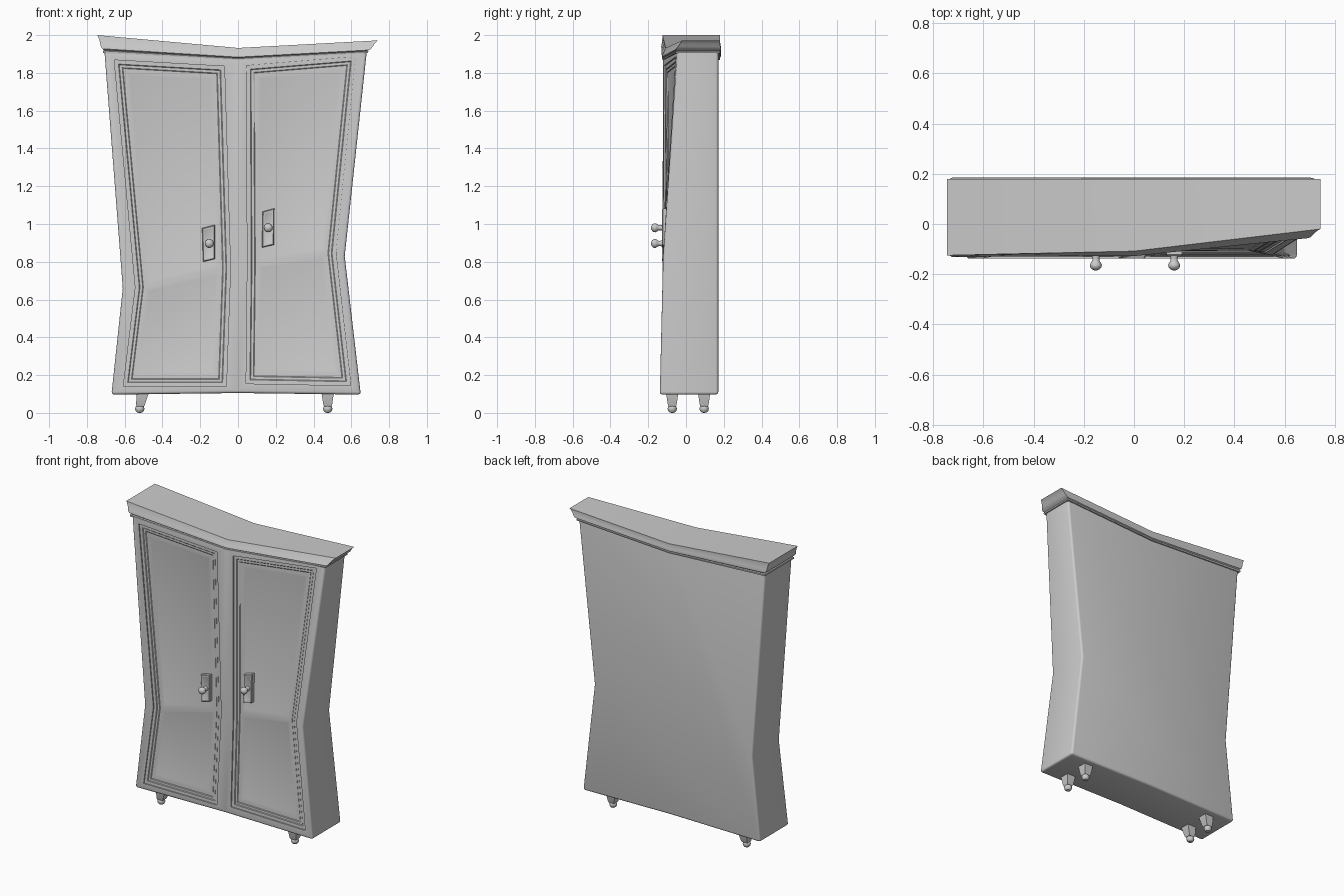
import bpy, bmesh, math
from mathutils import Vector

if "Cube" in bpy.data.objects:
    bpy.data.objects.remove(bpy.data.objects["Cube"])


def finish(name, bm):
    bmesh.ops.remove_doubles(bm, verts=bm.verts, dist=1e-5)
    bmesh.ops.recalc_face_normals(bm, faces=bm.faces)
    me = bpy.data.meshes.new(name)
    bm.to_mesh(me)
    bm.free()
    ob = bpy.data.objects.new(name, me)
    bpy.context.collection.objects.link(ob)
    bpy.ops.object.select_all(action='DESELECT')
    ob.select_set(True)
    bpy.context.view_layer.objects.active = ob
    bpy.ops.object.shade_smooth_by_angle(angle=math.radians(35))
    return ob


def loft(bm, rings, cap_start=False, cap_end=False):
    vs = [[bm.verts.new(p) for p in r] for r in rings]
    n = len(rings[0])
    for a, b in zip(vs, vs[1:]):
        for i in range(n):
            j = (i + 1) % n
            bm.faces.new((a[i], a[j], b[j], b[i]))
    if cap_start:
        bm.faces.new(vs[0])
    if cap_end:
        bm.faces.new(vs[-1])
    return vs


def front_y(x, z):
    """Front surface: leans back slightly, twisted back at the upper right."""
    zw = 0.77 + 0.1 * x
    t = max(0, (z - zw) / (1.925 - zw)) if x > 0 else 0
    return -0.141 + 0.02 * min(1, z / 0.85) + 0.075 * t * x / 0.68


def inset(pts, d):
    """Mitred inset of a clockwise (x, z) outline."""
    out = []
    for i, p in enumerate(pts):
        p = Vector(p)
        a = (p - Vector(pts[i - 1])).normalized()
        b = (Vector(pts[(i + 1) % len(pts)]) - p).normalized()
        n1, n2 = Vector((a.y, -a.x)), Vector((b.y, -b.x))
        out.append(p + (n1 + n2) * (d / (1 + n1.dot(n2))))
    return out


def on_front(pts, depth=0):
    return [(p[0], front_y(p[0], p[1]) + depth, p[1]) for p in pts]


# Outlines, clockwise from top left: TL, TR, right waist, BR, BL, left waist
MT, MW, MB = (0, 1.88), (0, 0.77), (0, 0.105)
halves = {
    "left": [(-0.708, 1.925), MT, MW, MB, (-0.67, 0.097), (-0.61, 0.66)],
    "right": [MT, (0.683, 1.925), (0.565, 0.83), (0.65, 0.097), MB, MW],
}
doors = {
    "left": [(-0.655, 1.868), (-0.072, 1.835), (-0.04, 0.765), (-0.062, 0.14), (-0.607, 0.14), (-0.543, 0.665)],
    "right": [(0.045, 1.838), (0.622, 1.885), (0.518, 0.845), (0.597, 0.145), (0.043, 0.155), (0.05, 0.79)],
}

# Carcass: front frame with two door openings, sides and back
bm = bmesh.new()
for k in halves:
    loft(bm, [on_front(halves[k]), on_front(doors[k]), on_front(doors[k], 0.008)])
L, R = halves["left"], halves["right"]
outline = [L[0], R[0], R[1], R[2], R[3], L[3], L[4], L[5]]
BACK = 0.171
loft(bm, [on_front(outline), [(x, BACK, z) for x, z in outline]])
bmesh.ops.remove_doubles(bm, verts=bm.verts, dist=1e-5)


def find(x, y, z):
    return min(bm.verts, key=lambda v: (v.co - Vector((x, y, z))).length)


rim = [find(*p) for p in on_front(outline)]
bk = [find(x, BACK, z) for x, z in outline]
bm.faces.new((bk[0], bk[1], bk[6], bk[7]))
bm.faces.new((bk[1], bk[2], bk[3], bk[4], bk[5], bk[6]))
bmesh.ops.recalc_face_normals(bm, faces=bm.faces)
edge_verts = set(rim + bk)
sharp = [e for e in bm.edges if all(v in edge_verts for v in e.verts)
         and len(e.link_faces) == 2 and e.calc_face_angle(0) > 0.7]
bmesh.ops.bevel(bm, geom=sharp, offset=0.014, offset_type='OFFSET', segments=3, profile=0.5, affect='EDGES')
finish("wardrobe_carcass", bm)

# Doors: shallow stepped mouldings, then an upper and a lower sunken panel
for k, o in doors.items():
    bm = bmesh.new()
    steps = [(0, 0.008), (0.02, 0.008), (0.024, 0.012), (0.038, 0.012), (0.042, 0.015), (0.05, 0.015)]
    loft(bm, [on_front(inset(o, i), d) for i, d in steps])
    c = inset(o, 0.05)
    for quad in ([c[0], c[1], c[2], c[5]], [c[5], c[2], c[3], c[4]]):
        loft(bm, [on_front(inset(quad, i), d) for i, d in
                  [(0, 0.015), (0.014, 0.015), (0.026, 0.018)]], cap_end=True)
    finish(k + "_door", bm)

# Cornice: profile blended from the carcass top to the overhanging crown
low = [(-0.705, -0.118, 1.905), (0, -0.116, 1.868), (0.68, -0.045, 1.905),
       (0.68, 0.171, 1.905), (0, 0.171, 1.868), (-0.705, 0.171, 1.905)]
top = [(-0.745, -0.125, 2.0), (0, -0.108, 1.932), (0.742, -0.02, 1.972),
       (0.742, 0.179, 1.972), (0, 0.179, 1.932), (-0.745, 0.179, 2.0)]
grow = [(-1, -1), (0, -1), (1, -1), (1, 1), (0, 1), (-1, 1)]
# (blend towards crown, height, extra outward bulge)
profile = [(0, 0, 0), (0, 0, 0.009), (0, 0.12, 0.01), (0.02, 0.16, 0.003), (0.03, 0.24, 0.012),
           (0.2, 0.34, 0.012), (0.4, 0.5, 0.008), (0.6, 0.7, 0.004), (0.85, 0.9, 0.001), (1, 1, 0)]
rings = []
for s, h, g in profile:
    rings.append([(a[0] + (b[0] - a[0]) * s + n[0] * g,
                   a[1] + (b[1] - a[1]) * s + n[1] * g,
                   a[2] + (b[2] - a[2]) * h) for a, b, n in zip(low, top, grow)])
bm = bmesh.new()
vs = loft(bm, rings)
for r in (vs[0], vs[-1]):
    bm.faces.new((r[0], r[1], r[4], r[5]))
    bm.faces.new((r[1], r[2], r[3], r[4]))
finish("cornice", bm)


def lathe(bm, prof, place, n=16):
    loft(bm, [[place(max(r, 1e-3) * math.cos(2 * math.pi * i / n),
                     max(r, 1e-3) * math.sin(2 * math.pi * i / n), h)
               for i in range(n)] for r, h in prof], True, True)


# Handle plates and knobs
plates = {
    "left": ([(-0.19, 0.978), (-0.122, 0.995), (-0.122, 0.815), (-0.185, 0.8)], (-0.152, 0.897)),
    "right": ([(0.13, 1.065), (0.192, 1.083), (0.19, 0.89), (0.127, 0.875)], (0.16, 0.98)),
}
knob = [(0.016, 0), (0.014, 0.012), (0.014, 0.02), (0.019, 0.028), (0.024, 0.037),
        (0.023, 0.046), (0.017, 0.054), (0.008, 0.059), (0, 0.06)]
for k, (o, (kx, kz)) in plates.items():
    bm = bmesh.new()
    loft(bm, [[(p[0], y, p[1]) for p in inset(o, i)] for i, y in
              [(0, -0.09), (0, -0.122), (0.004, -0.127), (0.011, -0.127), (0.014, -0.125)]], True, True)
    finish(k + "_handle_plate", bm)
    bm = bmesh.new()
    lathe(bm, knob, lambda a, b, h: (kx + a, -0.125 - h, kz + b))
    finish(k + "_knob", bm)

# Feet: tapered square block on a small round bun
bun = [(0, 0), (0.014, 0.002), (0.022, 0.011), (0.025, 0.022), (0.022, 0.033), (0.014, 0.042)]
for sx, fx, lean in (("left", -0.52, 0.014), ("right", 0.475, 0)):
    for sy, fy in (("front", -0.073), ("back", 0.096)):
        bm = bmesh.new()
        loft(bm, [[(fx + lean * (z - 0.02) / 0.08 + a * w, fy + b * w, z)
                   for a, b in ((-1, -1), (1, -1), (1, 1), (-1, 1))]
                  for z, w in ((0.034, 0.019), (0.042, 0.023), (0.088, 0.03), (0.108, 0.034))], True, True)
        lathe(bm, bun, lambda a, b, h: (fx + a, fy + b, h), 12)
        finish(f"{sx}_{sy}_foot", bm)
